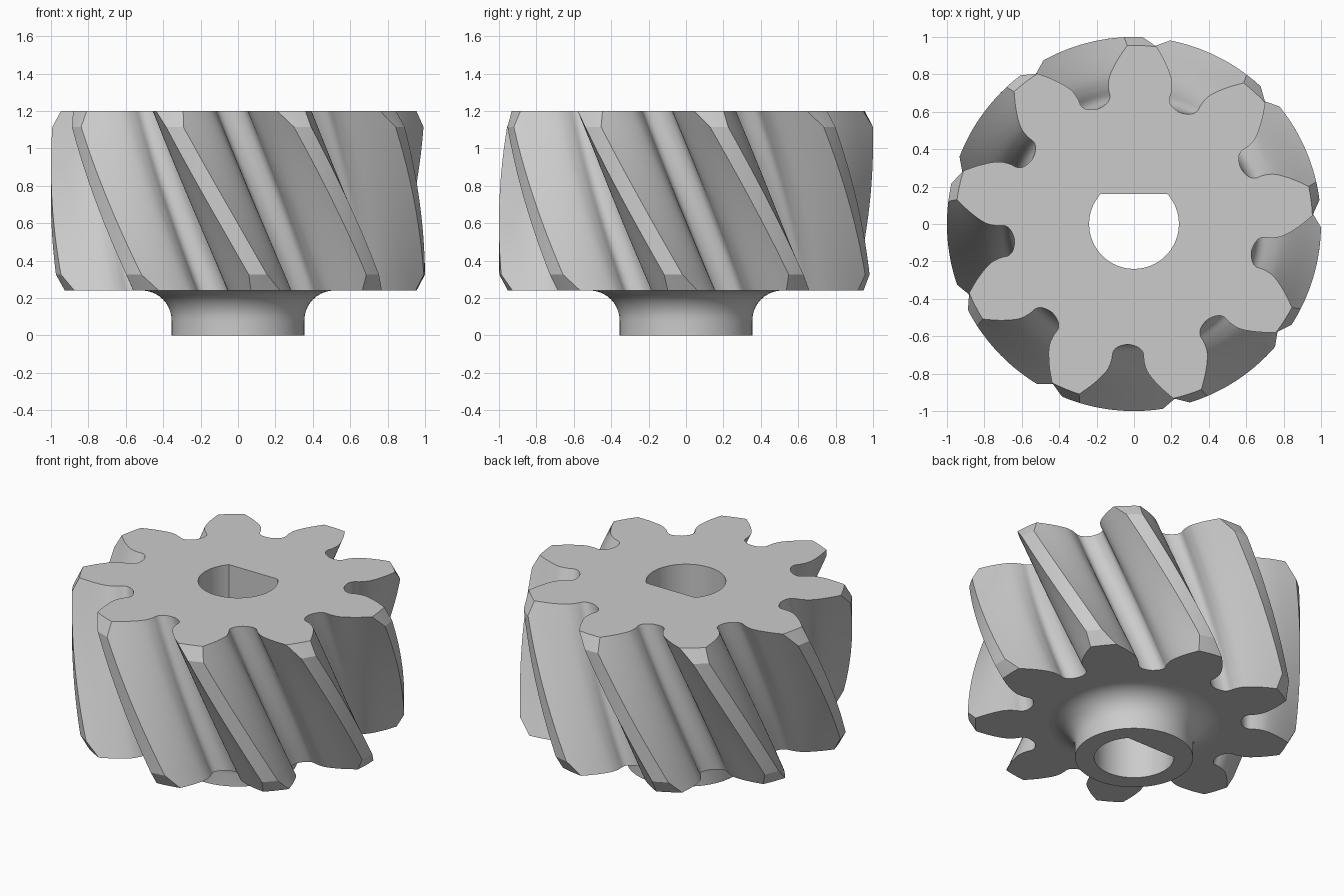
import bpy
import bmesh
from math import sin, cos, pi, radians, asin
from mathutils import Vector

cube = bpy.data.objects.get("Cube")
if cube:
    bpy.data.objects.remove(cube, do_unlink=True)

TEETH, PITCH = 9, 2 * pi / 9
Z_LOW, Z_TOP, CHAMFER_H, CHAMFER_R = 0.24, 1.2, 0.085, 0.045
TWIST, FIRST_GAP = radians(31.5), radians(67.4)
HUB_R, FILLET = 0.355, 0.16
BORE_R, FLAT_Y = 0.24, 0.16

# Half of one tooth gap: (half width, radius), from the root outwards
GAP = [(0, .645), (.052, .66), (.08, .69), (.088, .74), (.112, .80), (.178, .88)]


def half_gap(tip_r):
    """Smooth curve through the gap points, ending on the tip radius."""
    pts = [Vector(p) for p in GAP]
    pts.append(Vector((.178 + (tip_r - .88) * 1.017, tip_r)))
    pts = [Vector((-pts[1].x, pts[1].y))] + pts + [2 * pts[-1] - pts[-2]]
    out = []
    for a, b, c, d in zip(pts, pts[1:], pts[2:], pts[3:]):
        for i in range(4):
            t = i / 4
            out.append(0.5 * (2 * b + (c - a) * t + (2 * a - 5 * b + 4 * c - d) * t * t
                              + (3 * b - a - 3 * c + d) * t ** 3))
    out.append(pts[-2])
    return [(p.x / p.y, p.y) for p in out]


def gear_section(z):
    """Polar outline of the gear at height z."""
    edge = min(z - Z_LOW, Z_TOP - z)
    tip_r = 1 - CHAMFER_R * max(0, 1 - edge / CHAMFER_H)
    half = half_gap(tip_r)
    turn = FIRST_GAP + TWIST * (Z_TOP - z) / (Z_TOP - Z_LOW)
    tip = half[-1][0]
    gap = [(-a, r) for a, r in reversed(half[1:])] + half
    gap += [(tip + (PITCH - 2 * tip) * i / 4, tip_r) for i in (1, 2, 3)]
    return [(turn + k * PITCH + a, r) for k in range(TEETH) for a, r in gap]


bm = bmesh.new()


def ring(polar, z):
    return [bm.verts.new((r * cos(a), r * sin(a), z)) for a, r in polar]


def bridge(lower, upper):
    n = len(lower)
    for i in range(n):
        j = (i + 1) % n
        bm.faces.new((lower[i], lower[j], upper[j], upper[i]))


def loop_edges(verts):
    return [bm.edges.get((verts[i - 1], verts[i])) for i in range(len(verts))]


def cap(outer, inner):
    """Flat face between two outlines."""
    res = bmesh.ops.triangle_fill(bm, use_beauty=True, use_dissolve=False,
                                  edges=loop_edges(outer) + loop_edges(inner))
    return [g for g in res["geom"] if isinstance(g, bmesh.types.BMFace)]


# Helical teeth with chamfered ends
STEPS = 20
low, high = Z_LOW + CHAMFER_H, Z_TOP - CHAMFER_H
heights = [Z_LOW] + [low + (high - low) * i / STEPS for i in range(STEPS + 1)] + [Z_TOP]
rings = [ring(gear_section(z), z) for z in heights]
for a, b in zip(rings, rings[1:]):
    bridge(a, b)

# Hub with a round fillet up to the gear
SIDES = 72
profile = [(HUB_R, 0)]
for i in range(11):
    a = pi / 2 * i / 10
    profile.append((HUB_R + FILLET * (1 - cos(a)), Z_LOW - FILLET * (1 - sin(a))))
hub = [ring([(2 * pi * i / SIDES, r) for i in range(SIDES)], z) for r, z in profile]
for a, b in zip(hub, hub[1:]):
    bridge(a, b)

# D-shaped bore
start = pi - asin(FLAT_Y / BORE_R)
sweep = pi + 2 * asin(FLAT_Y / BORE_R)
bore = [(start + sweep * i / 48, BORE_R) for i in range(49)]
bore_low, bore_top = ring(bore, 0), ring(bore, Z_TOP)
bridge(bore_low, bore_top)

# Flat ends
flats = cap(rings[-1], bore_top) + cap(rings[0], hub[-1]) + cap(hub[0], bore_low)

# Normals, smooth sides, sharp creases
bmesh.ops.recalc_face_normals(bm, faces=bm.faces)
for f in bm.faces:
    f.smooth = True
for f in flats:
    f.smooth = False
for e in bm.edges:
    e.smooth = e.calc_face_angle(pi) < radians(20)

mesh = bpy.data.meshes.new("helical_gear")
bm.to_mesh(mesh)
bm.free()
gear = bpy.data.objects.new("helical_gear", mesh)
bpy.context.collection.objects.link(gear)

# Plain grey metal
grey = bpy.data.materials.new("plain_grey")
grey.use_nodes = True
colour = (0.6, 0.6, 0.6, 1)
grey.diffuse_color = colour
grey.node_tree.nodes["Principled BSDF"].inputs["Base Color"].default_value = colour
mesh.materials.append(grey)
